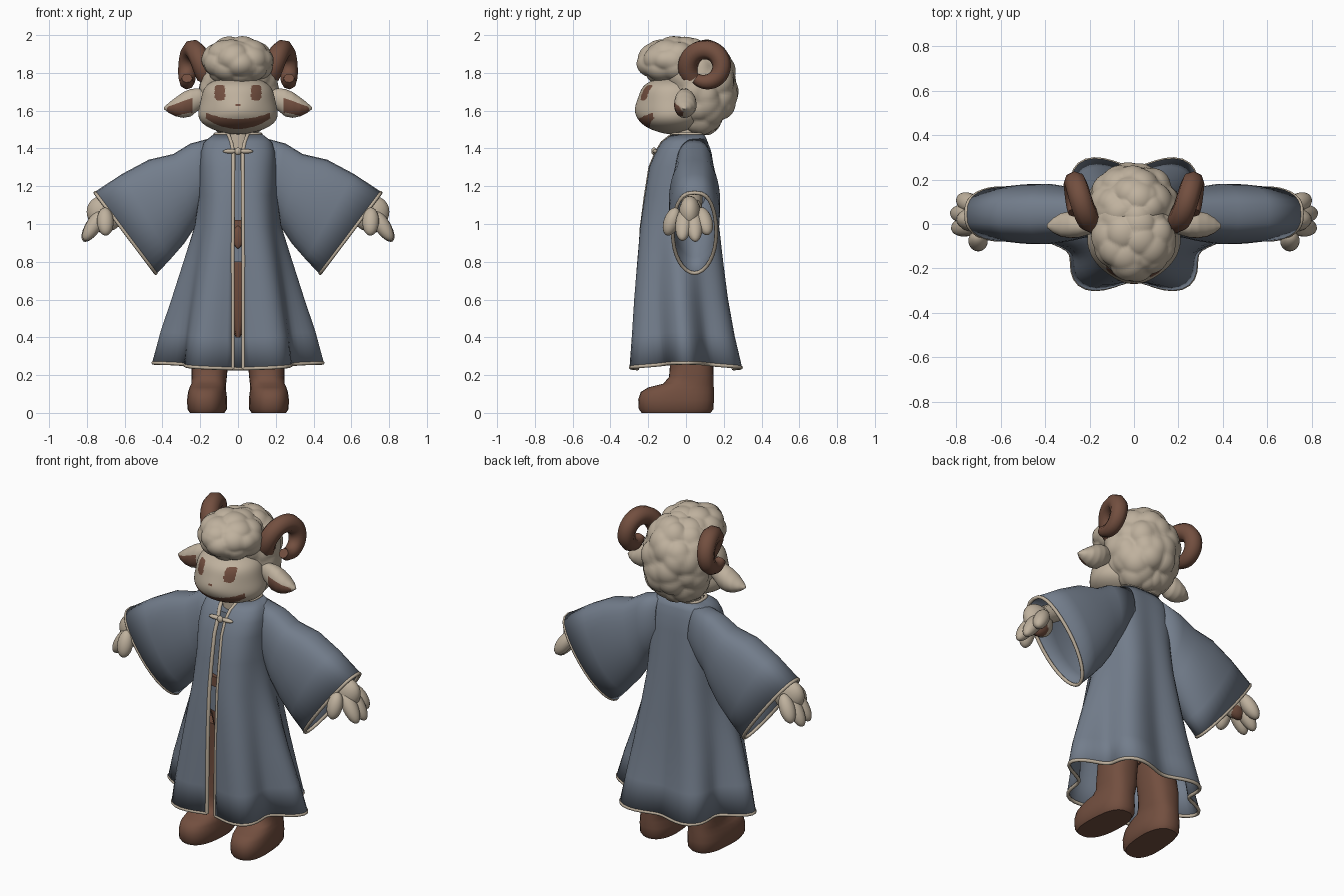
import bpy, bmesh, math
from mathutils import Vector, Matrix, noise

if "Cube" in bpy.data.objects:
    bpy.data.objects.remove(bpy.data.objects["Cube"])


def material(name, rgb):
    m = bpy.data.materials.new(name)
    m.use_nodes = True
    m.diffuse_color = (*rgb, 1)
    m.node_tree.nodes["Principled BSDF"].inputs["Base Color"].default_value = (*rgb, 1)
    return m


CREAM = material("cream wool", (0.52, 0.44, 0.34))
BLUE = material("dusty blue cloth", (0.17, 0.205, 0.26))
BROWN = material("brown leather", (0.17, 0.078, 0.05))


def finish(name, bm, mat, mirror=False, thick=0):
    bmesh.ops.recalc_face_normals(bm, faces=bm.faces)
    me = bpy.data.meshes.new(name)
    bm.to_mesh(me)
    bm.free()
    me.materials.append(mat)
    ob = bpy.data.objects.new(name, me)
    bpy.context.collection.objects.link(ob)
    return dress(ob, mirror, thick)


def dress(ob, mirror, thick=0):
    bpy.ops.object.select_all(action='DESELECT')
    ob.select_set(True)
    bpy.context.view_layer.objects.active = ob
    bpy.ops.object.shade_smooth_by_angle(angle=math.radians(50))
    if thick:
        s = ob.modifiers.new("thickness", 'SOLIDIFY')
        s.thickness, s.offset = thick, 0
    if mirror:
        ob.modifiers.new("mirror", 'MIRROR')
    return ob


def loft(name, rings, mat, closed=True, caps=True, mirror=False, thick=0):
    bm = bmesh.new()
    rows = [[bm.verts.new(p) for p in ring] for ring in rings]
    n = len(rows[0])
    for a, b in zip(rows, rows[1:]):
        for i in range(n if closed else n - 1):
            j = (i + 1) % n
            bm.faces.new((a[i], a[j], b[j], b[i]))
    if caps:
        bm.faces.new(rows[0])
        bm.faces.new(rows[-1])
    return finish(name, bm, mat, mirror, thick)


def power(v, e):
    return math.copysign(abs(v) ** e, v)


def oval(cx, y0, y1, hx, z, n=28, e=1.0):
    """Horizontal ring; an exponent below 1 makes it boxier."""
    ang = [2 * math.pi * i / n for i in range(n)]
    return [Vector((cx + hx * power(math.cos(a), e),
                    (y0 + y1) / 2 + (y1 - y0) / 2 * power(math.sin(a), e), z)) for a in ang]


def blob(name, centre, radii, mat, axis=(0, 0, 1), mirror=False, seg=20, shape=None):
    bm = bmesh.new()
    turn = Vector(axis).to_track_quat('Z', 'Y').to_matrix().to_4x4()
    bmesh.ops.create_uvsphere(bm, u_segments=seg, v_segments=seg * 2 // 3, radius=1,
                              matrix=Matrix.Translation(centre) @ turn @ Matrix.Diagonal((*radii, 1)))
    if shape:
        for v in bm.verts:
            v.co = shape(v.co.copy(), (v.co - Vector(centre)).normalized())
    return finish(name, bm, mat, mirror)


def tube(name, pts, radius, mat, cyclic=False, mirror=False):
    cu = bpy.data.curves.new(name, 'CURVE')
    cu.dimensions, cu.bevel_depth, cu.bevel_resolution = '3D', 1, 2
    cu.use_fill_caps = True
    sp = cu.splines.new('POLY')
    sp.points.add(len(pts) - 1)
    sp.use_cyclic_u = cyclic
    for k, p in enumerate(pts):
        sp.points[k].co = (*p, 1)
        sp.points[k].radius = radius(k / (len(pts) - 1)) if callable(radius) else radius
    cu.materials.append(mat)
    ob = bpy.data.objects.new(name, cu)
    bpy.context.collection.objects.link(ob)
    bpy.ops.object.select_all(action='DESELECT')
    ob.select_set(True)
    bpy.context.view_layer.objects.active = ob
    bpy.ops.object.convert(target='MESH')
    return dress(bpy.context.view_layer.objects.active, mirror)


def paint(ob, mat, rule):
    ob.data.materials.append(mat)
    for f in ob.data.polygons:
        if rule(f.center, f.normal):
            f.material_index = 1


# Robe: rows of height, half width, front, back, fold depth, half slit
ROWS = [(1.475, .12, -.07, .09, 0, .05), (1.43, .175, -.125, .11, 0, .035),
        (1.38, .19, -.155, .125, 0, .025), (1.3, .195, -.19, .135, .01, .025),
        (1.15, .195, -.215, .15, .02, .027), (.98, .215, -.24, .17, .04, .028),
        (.8, .26, -.255, .19, .07, .03), (.6, .31, -.27, .215, .1, .03),
        (.4, .36, -.28, .25, .13, .031), (.235, .392, -.29, .288, .15, .032)]
COLS = 72


def robe_row(z, hx, y0, y1, fold, slit):
    start = math.asin(slit / hx)
    mid, half = (y0 + y1) / 2, (y1 - y0) / 2
    row = []
    for i in range(COLS + 1):
        t = start + (2 * math.pi - 2 * start) * i / COLS
        side = math.sin(t) ** 2
        boxy = (.16 if math.cos(t) < 0 else .09) * math.sin(2 * t) ** 2 * (1 - fold / .15)
        r = 1 + boxy - fold * math.cos(6 * t) * (.85 + .15 * side)
        row.append(Vector((hx * r * math.sin(t), mid - half * r * math.cos(t),
                           z + .2 * fold * side)))
    return row


robe = [robe_row(*r) for r in ROWS]
loft("robe", robe, BLUE, closed=False, caps=False, thick=.012)
tube("hem_trim", robe[-1], .01, CREAM)
tube("collar_trim", robe[0], .01, CREAM)
tube("front_trims", [row[0] for row in robe], .011, CREAM, mirror=True)
blob("toggle_arms", (.04, -.163, 1.385), (.04, .014, .012), CREAM, mirror=True)
blob("toggle_knot", (0, -.17, 1.385), (.018, .014, .02), CREAM)

# Wide sleeves: rings from upper edge point to lower edge point, with half depth
SLEEVE = [(.12, 1.455, .1, 1.18, .09), (.25, 1.42, .19, 1.07, .1), (.34, 1.365, .23, .99, .115),
          (.47, 1.335, .29, .9, .13), (.61, 1.26, .36, .82, .128), (.755, 1.165, .435, .74, .115)]
sleeve = []
for tx, tz, bx, bz, hy in SLEEVE:
    ring = []
    for i in range(32):
        a = 2 * math.pi * i / 32
        k = (1 + math.cos(a)) / 2
        y = .045 + hy * power(math.sin(a), .7 if k > .5 else 1)
        ring.append(Vector((bx + (tx - bx) * k, y, bz + (tz - bz) * k)))
    sleeve.append(ring)
loft("sleeves", sleeve, BLUE, caps=False, mirror=True, thick=.012)
tube("cuff_trims", sleeve[-1], .01, CREAM, cyclic=True, mirror=True)

# Arms and hands
tube("arms", [(.3, .04, 1.26), (.52, .035, 1.19), (.68, .03, 1.09)], .055, CREAM, mirror=True)
blob("palms", (.705, .02, 1.055), (.058, .1, .09), CREAM, axis=(.6, 0, -.75), mirror=True)
blob("palm_pads", (.695, .03, 1.025), (.042, .06, .08), BROWN, axis=(.6, 0, -.75), mirror=True)
FINGERS = {"front_fingers": (.81, -.02, .92), "middle_fingers": (.815, .05, .915),
           "back_fingers": (.785, .115, .95), "thumbs": (.7, -.1, .945)}
for name, tip in FINGERS.items():
    root = Vector((.705, .02 + (tip[1] - .02) * .6, 1.08))
    d = Vector(tip) - root
    blob(name, root + d * .5, (.044, .042, d.length * .54), CREAM, axis=d, mirror=True)

# Boots and legs, with toes splayed slightly outward
BOOT = [(0, -.235, .13, .09, .16), (.02, -.25, .145, .103, .16), (.07, -.253, .148, .105, .16),
        (.11, -.24, .148, .1, .16), (.135, -.2, .147, .095, .158), (.155, -.12, .146, .092, .155),
        (.19, -.09, .146, .093, .152), (.25, -.085, .145, .096, .15), (.45, -.085, .13, .1, .125),
        (.7, -.1, .11, .092, .1)]
boots = [oval(cx, y0, y1, hx, z, e=.8) for z, y0, y1, hx, cx in BOOT]
for ring in boots[:6]:
    for p in ring:
        p.x -= .06 * min(p.y, 0)
loft("boots", boots, BROWN, mirror=True)

# Clothes under the robe
loft("shorts", [oval(0, -.08, .06, .012, .4), oval(0, -.14, .12, .1, .62),
                oval(0, -.14, .12, .17, .81)], BROWN)
loft("shirt", [oval(0, -.15, .11, .17, .8), oval(0, -.14, .1, .16, 1.1),
               oval(0, -.11, .08, .14, 1.4)], BLUE)
loft("belt", [oval(0, -.165, .12, .18, .96), oval(0, -.165, .12, .18, 1.02)], BROWN)
blob("belt_knot", (0, -.165, .93), (.025, .015, .06), BROWN)
loft("neck", [oval(0, -.07, .08, .09, 1.36), oval(0, -.07, .08, .09, 1.56)], CREAM)


# Face: boxy head with a muzzle pushed forward and full cheeks
def face_shape(p, d):
    if d.y < 0:
        p.y -= .03 * math.exp(-(p.x / .12) ** 2 - ((p.z - 1.605) / .07) ** 2)
    p.x *= 1 + .12 * math.exp(-((p.z - 1.56) / .08) ** 2)
    return p + Vector((d.x, d.y, 0)) * .03 * (2 * d.z * math.hypot(d.x, d.y)) ** 2


def face_marks(c, n):
    if c.y > -.06:
        return False
    ax = abs(c.x)
    eye = ((ax - .096) / .028) ** 4 + ((c.z - 1.695) / .04) ** 4 < 1
    nose = ax < .012 and abs(c.z - 1.63) < .006
    bow = (ax / .17) ** 2
    mouth = ax < .17 and 1.503 + .055 * bow < c.z < 1.555 + .035 * bow
    return eye or nose or mouth


face = blob("face", (0, -.07, 1.63), (.192, .17, .155), CREAM, seg=200, shape=face_shape)
paint(face, BROWN, face_marks)


# Curly wool: rounded cells swelling out of smooth domes
def curls(p, d):
    cell = noise.voronoi(p * 10.5)[0][0]
    return p + d * (.026 * (1 - 1.5 * cell * cell) - .004)


blob("wool_back", (0, .07, 1.72), (.2, .19, .25), CREAM, seg=90, shape=curls)
blob("wool_fringe", (0, -.055, 1.86), (.175, .188, .118), CREAM, seg=80, shape=curls)

# Ears: broad leaf shapes, with a brown inner side below a cream upper rim
EAR = [(.16, 1.67, .03, .03), (.21, 1.66, .058, .05), (.25, 1.642, .073, .064),
       (.29, 1.63, .068, .066), (.33, 1.62, .05, .058), (.365, 1.615, .028, .036),
       (.392, 1.613, .005, .008)]


def ear_ring(x, zc, hz, hy):
    ang = [2 * math.pi * i / 40 for i in range(40)]
    return [Vector((x, -.01 + hy * math.cos(a) * (.8 if math.cos(a) < 0 else 1),
                    zc + hz * math.sin(a))) for a in ang]


fine = []
for a, b in zip(EAR, EAR[1:]):
    for k in range(5):
        fine.append(ear_ring(*(p + (q - p) * k / 5 for p, q in zip(a, b))))
ears = loft("ears", fine + [ear_ring(*EAR[-1])], CREAM, mirror=True)
paint(ears, BROWN, lambda c, n: n.y < -.15 and .245 < c.x < .375
      and 1.578 - .2 * (c.x - .3) < c.z < 1.672 - .4 * (c.x - .24))

# Curled horns: base at the front, over the top, down the back and under
horn = []
for k in range(33):
    u = k / 32
    a = math.radians(215 - 345 * u)
    r = .092 - .01 * u
    horn.append((.165 + .105 * math.sin(min(u * 1.35, 1) * math.pi / 2), .103 + r * math.cos(a),
                 1.835 + r * math.sin(a)))
tube("horns", horn, lambda u: .055 - .006 * u - .02 * u ** 5, BROWN, mirror=True)
